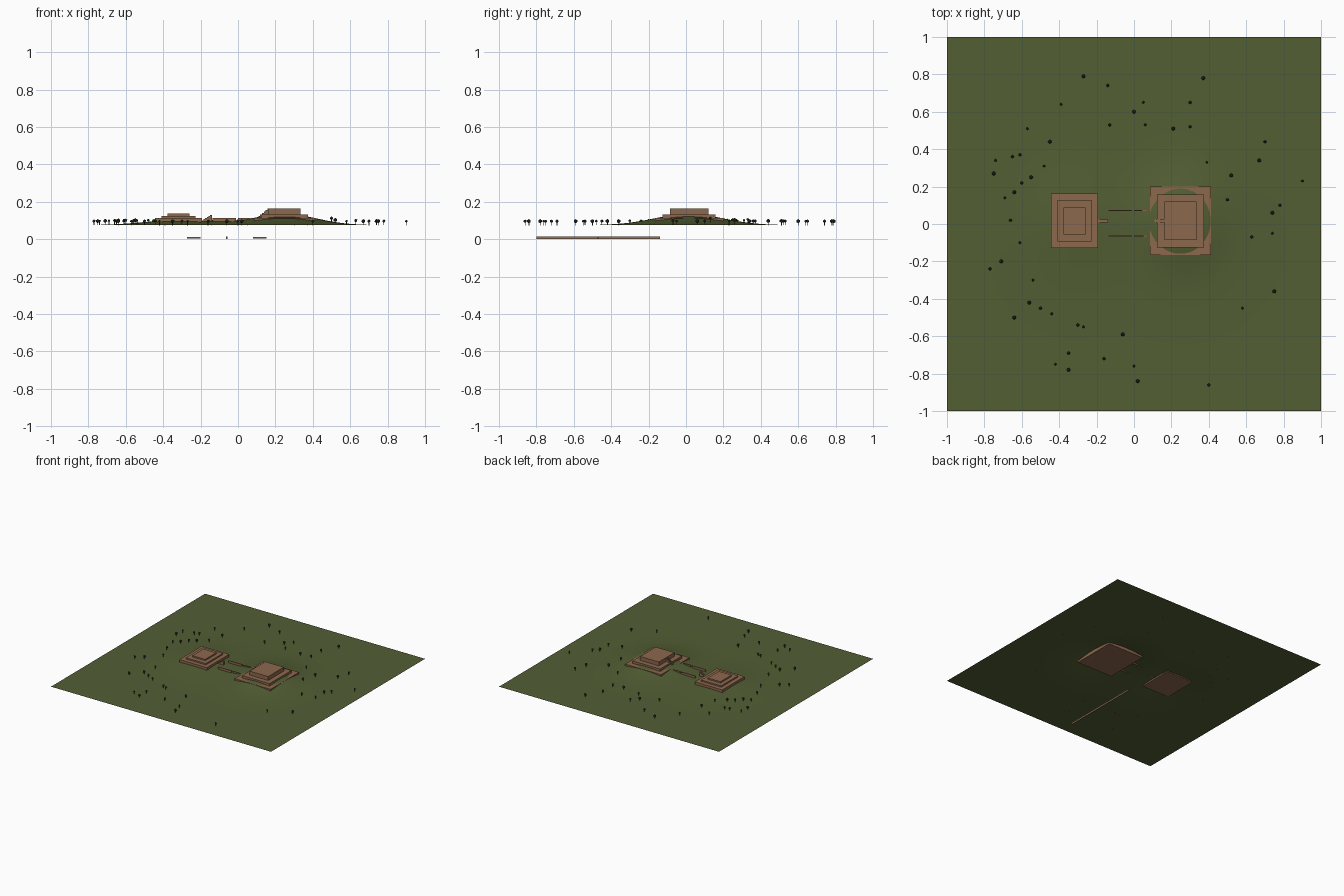
import bpy, bmesh, math
from mathutils import Matrix, Vector

if "Cube" in bpy.data.objects:
    bpy.data.objects.remove(bpy.data.objects["Cube"])


def mat(name, c):
    m = bpy.data.materials.new(name)
    m.diffuse_color = (*c, 1)
    m.use_nodes = True
    m.node_tree.nodes["Principled BSDF"].inputs["Base Color"].default_value = m.diffuse_color
    return m


GRASS = mat("grass", (0.085, 0.112, 0.034))
EARTH = mat("earth_brick", (0.265, 0.138, 0.075))
LEAF = mat("dark_leaf", (0.022, 0.045, 0.022))
BARK = mat("bark", (0.06, 0.035, 0.02))
PATH = mat("path_stone", (0.30, 0.18, 0.11))


def height(x, y):
    """Two soft mounds on a flat plain."""
    big = 0.060 * math.exp(-((x - 0.25) ** 2 / 0.056 + (y - 0.015) ** 2 / 0.066))
    small = 0.027 * math.exp(-((x + 0.32) ** 2 / 0.065 + (y - 0.015) ** 2 / 0.07))
    return 0.075 + big + small


def finish(name, bm, mats):
    me = bpy.data.meshes.new(name)
    bm.to_mesh(me)
    bm.free()
    for m in mats:
        me.materials.append(m)
    ob = bpy.data.objects.new(name, me)
    bpy.context.collection.objects.link(ob)
    return ob


def box(name, x0, x1, y0, y1, z0, z1, m):
    bm = bmesh.new()
    bmesh.ops.create_cube(bm, size=1)
    for v in bm.verts:
        v.co = Vector((x0 + (v.co.x + .5) * (x1 - x0),
                       y0 + (v.co.y + .5) * (y1 - y0),
                       z0 + (v.co.z + .5) * (z1 - z0)))
    return finish(name, bm, [m])


def stair(name, x0, x1, z0, z1, y, width, steps):
    """Solid flight of steps climbing from x0 to x1."""
    pts = [(x0, z0)]
    for i in range(steps):
        z = z0 + (z1 - z0) * (i + 1) / steps
        pts += [(x0 + (x1 - x0) * i / steps, z), (x0 + (x1 - x0) * (i + 1) / steps, z)]
    pts.append((x1, z0))
    bm = bmesh.new()
    f = bm.faces.new([bm.verts.new((px, y - width / 2, pz)) for px, pz in pts])
    r = bmesh.ops.extrude_face_region(bm, geom=[f])
    bmesh.ops.translate(bm, vec=(0, width, 0),
                        verts=[g for g in r["geom"] if isinstance(g, bmesh.types.BMVert)])
    bmesh.ops.recalc_face_normals(bm, faces=bm.faces)
    return finish(name, bm, [EARTH])


# Landscape sheet
bm = bmesh.new()
bmesh.ops.create_grid(bm, x_segments=100, y_segments=100, size=1)
for v in bm.verts:
    v.co.z = height(v.co.x, v.co.y)
for f in bm.faces:
    f.smooth = True
finish("landscape", bm, [GRASS])

# Large stepped platform: half x, half y, bottom, top
for i, (hx, hy, z0, z1) in enumerate([(.164, .184, .085, .113), (.125, .142, .105, .133),
                                      (.085, .102, .125, .165)]):
    box(f"large_platform_tier_{i + 1}", .249 - hx, .249 + hx, .017 - hy, .017 + hy, z0, z1, EARTH)

# Small stepped platform
for i, (hx, hy, z0, z1) in enumerate([(.125, .145, .085, .114), (.091, .110, .11, .125),
                                      (.058, .072, .12, .136)]):
    box(f"small_platform_tier_{i + 1}", -.318 - hx, -.318 + hx, .017 - hy, .017 + hy, z0, z1, EARTH)

# Stairs on the court side of each platform
stair("large_platform_stair", .10, .166, .108, .163, .017, .02, 7)
stair("small_platform_stair", -.193, -.14, .095, .130, .017, .016, 6)

# Low walls of the court between the platforms
for y in (-.064, .072):
    for x0, x1 in ((-.135, -.012), (.0, .066)):
        box("court_wall", x0, x1, y - .003, y + .003, .095, .113, EARTH)

# Sunken path strip and its short cross strips
box("buried_path", -.063, -.057, -.80, -.14, 0, .013, PATH)
for x0 in (-.273, .08):
    box("buried_path_marker", x0, x0 + .072, -.472, -.468, .004, .012, PATH)

# Scattered trees, placed in hundredths
SPOTS = [(-27, 79), (-14, 74), (-39, 64), (37, 78), (30, 65), (5, 65), (0, 60), (-13, 53),
         (6, 53), (21, 51), (30, 52), (-57, 51), (-45, 44), (-65, 36), (-74, 34), (-75, 27),
         (-61, 37), (-48, 31), (-55, 25), (-60, 22), (-69, 14), (-64, 17), (-66, 2), (-61, -10),
         (-71, -20), (-77, -24), (-54, -30), (-56, -42), (-50, -45), (-44, -48), (-64, -50),
         (-30, -54), (-27, -55), (-6, -59), (-35, -69), (-42, -75), (-35, -78), (-16, -72),
         (0, -76), (2, -84), (40, -86), (58, -45), (75, -36), (63, -7), (74, -5), (74, 6),
         (78, 10), (90, 23), (67, 34), (70, 44), (39, 33), (52, 26), (50, 13)]
bm = bmesh.new()
for i, (px, py) in enumerate(SPOTS):
    x, y = px / 100, py / 100
    z, s = height(x, y), (.011, .009, .0075)[i % 3]
    bmesh.ops.create_cone(bm, cap_ends=True, segments=5, radius1=.002, radius2=.002, depth=.018,
                          matrix=Matrix.Translation((x, y, z + .008)))
    n = len(bm.faces)
    bmesh.ops.create_icosphere(bm, subdivisions=1, radius=s,
                               matrix=Matrix.Translation((x, y, z + .021)))
    bm.faces.ensure_lookup_table()
    for f in bm.faces[n:]:
        f.material_index = 1
finish("trees", bm, [BARK, LEAF])
